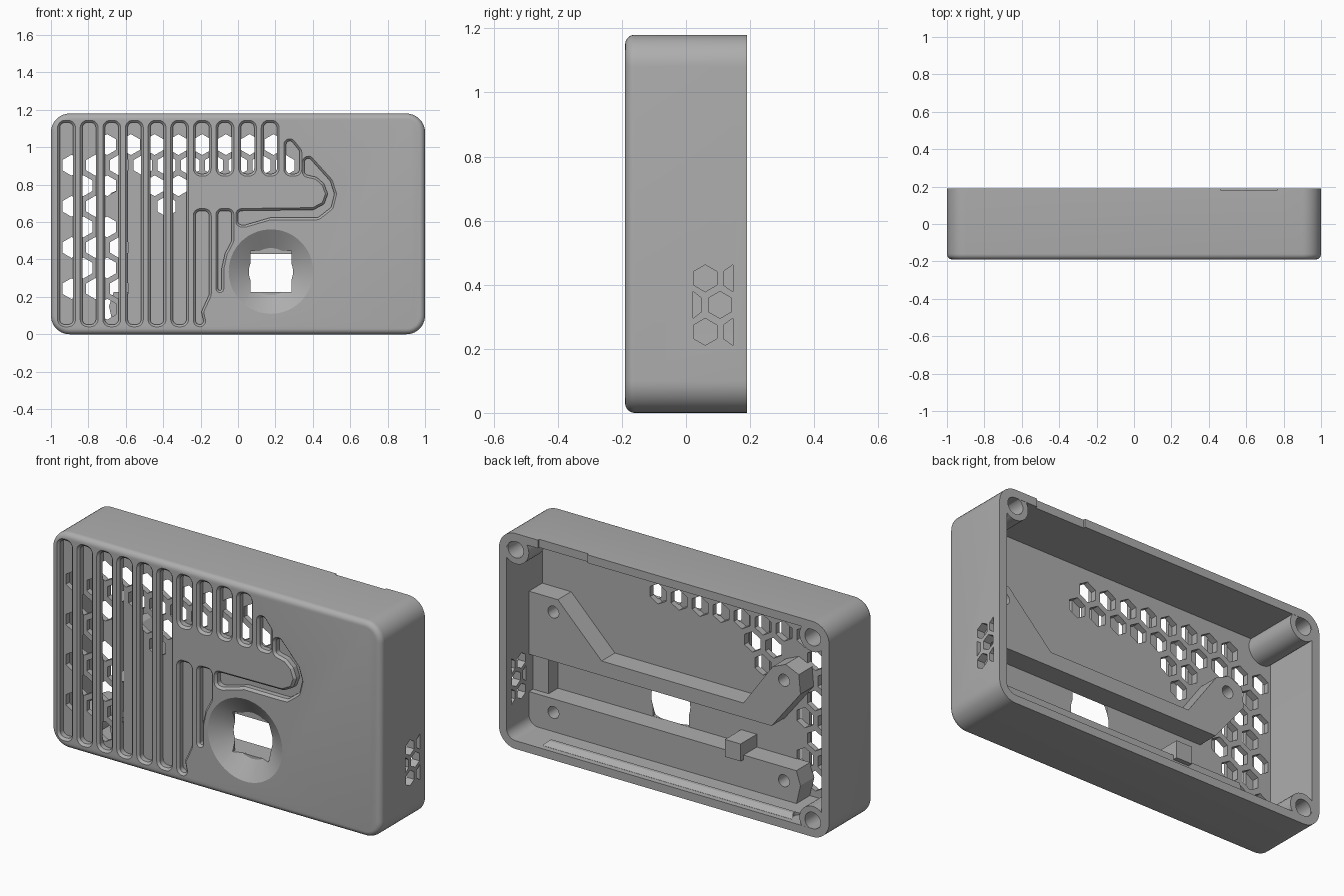
import bpy, bmesh, math
from mathutils import Vector as V

if "Cube" in bpy.data.objects:
    bpy.data.objects.remove(bpy.data.objects["Cube"])

grey = bpy.data.materials.new("plain_grey")
grey.use_nodes = True
grey.diffuse_color = (0.42, 0.42, 0.42, 1)
grey.node_tree.nodes["Principled BSDF"].inputs["Base Color"].default_value = (0.42, 0.42, 0.42, 1)

BACK, FRONT, FLOOR, HEIGHT = 0.19, -0.19, -0.12, 1.18


def rounded(pts, radius, steps=6):
    """Outline with every corner replaced by an arc."""
    out = []
    for i, p in enumerate(pts):
        p = V(p)
        a = (V(pts[i - 1]) - p)
        b = (V(pts[(i + 1) % len(pts)]) - p)
        half = a.angle(b) / 2
        t = min(radius / math.tan(half), a.length * 0.49, b.length * 0.49)
        r = t * math.tan(half)
        a.normalize()
        b.normalize()
        c = p + (a + b).normalized() * (r / math.sin(half))
        u, w = p + a * t - c, p + b * t - c
        ang = u.angle_signed(w)
        for k in range(steps + 1):
            s = -ang * k / steps
            out.append(c + V((u.x * math.cos(s) - u.y * math.sin(s),
                              u.x * math.sin(s) + u.y * math.cos(s))))
    return out


def rect(x0, x1, z0, z1):
    return [(x0, z0), (x1, z0), (x1, z1), (x0, z1)]


def disc(x, z, r, n=48, turn=0.0):
    return [(x + r * math.cos(turn + math.tau * i / n),
             z + r * math.sin(turn + math.tau * i / n)) for i in range(n)]


def hexagon(x, z, r):
    return disc(x, z, r, 6, math.pi / 6)


def grow(pts, d):
    """Outline pushed outwards by d."""
    n = len(pts)
    area = sum(pts[i - 1][0] * pts[i][1] - pts[i][0] * pts[i - 1][1] for i in range(n))
    out = []
    for i in range(n):
        e = V(pts[(i + 1) % n]) - V(pts[i - 1])
        e = e.normalized() * math.copysign(d, area)
        out.append(V(pts[i]) + V((e.y, -e.x)))
    return out


def loft(bm, rings):
    """Closed solid through rings of (outline, depth)."""
    loops = [[bm.verts.new((p[0], y, p[1])) for p in pts] for pts, y in rings]
    for a, b in zip(loops, loops[1:]):
        for i in range(len(a)):
            bm.faces.new((a[i - 1], a[i], b[i], b[i - 1]))
    bm.faces.new(loops[0])
    bm.faces.new(loops[-1])


def solid(name, *ring_sets):
    bm = bmesh.new()
    for rings in ring_sets:
        loft(bm, rings)
    bmesh.ops.recalc_face_normals(bm, faces=bm.faces)
    me = bpy.data.meshes.new(name)
    bm.to_mesh(me)
    bm.free()
    me.materials.append(grey)
    ob = bpy.data.objects.new(name, me)
    bpy.context.collection.objects.link(ob)
    return ob


def activate(ob):
    bpy.ops.object.select_all(action="DESELECT")
    ob.select_set(True)
    bpy.context.view_layer.objects.active = ob


def cut(ob, cutter):
    activate(ob)
    mod = ob.modifiers.new("cut", "BOOLEAN")
    mod.operation, mod.solver, mod.object = "DIFFERENCE", "EXACT", cutter
    bpy.ops.object.modifier_apply(modifier=mod.name)
    bpy.data.objects.remove(cutter)


def finish(ob):
    activate(ob)
    bpy.ops.object.shade_smooth_by_angle(angle=math.radians(30))


# Shell with rounded corners and a rounded front edge
def outline(inset):
    return rounded(rect(inset - 1, 1 - inset, inset, HEIGHT - inset), 0.1 - inset, 10)


edge = 0.03
rings = [(outline(0), BACK)]
for k in range(7):
    a = math.pi / 2 * k / 6
    rings.append((outline(edge * (1 - math.cos(a))), FRONT + edge * (1 - math.sin(a))))
shell = solid("case_shell", rings)
cut(shell, solid("cavity", [(outline(0.045), FLOOR), (outline(0.045), 0.4)]))

# Grooves on the front
pitch, first, half = 0.121, -0.917, 0.036
grooves = []
for i in range(10):
    x = first + pitch * i
    spans = [(0.052, 1.132)] if i < 6 else [(0.858, 1.132)]
    grooves += [rounded(rect(x - half, x + half, a, b), 0.028) for a, b in spans]
x7, x8, x11 = (first + pitch * i for i in (6, 7, 10))
grooves.append(rounded([(x7 - half, 0.052), (x7 + 0.01, 0.052), (x7 - 0.005, 0.12),
                        (x7 + half, 0.21), (x7 + half, 0.66), (x7 - half, 0.66)], 0.025))
grooves.append(rounded([(x8 - half, 0.235), (x8 - 0.018, 0.235), (x8 - 0.018, 0.35),
                        (x8 + 0.0, 0.43), (x8 + half, 0.5), (x8 + half, 0.66),
                        (x8 - half, 0.66)], 0.02))
grooves.append(rounded([(x11 - half, 0.858), (x11 + half, 0.858), (x11 + half, 0.98),
                        (x11 - half, 1.07)], 0.025))
# Hook groove
arc = [(-75, 0.13), (-35, 0.125), (0, 0.12), (35, 0.12)]
cx, cz = 0.395, 0.75


def polar(deg, r):
    return (cx + r * math.cos(math.radians(deg)), cz + r * math.sin(math.radians(deg)))


outer = [polar(d, r) for d, r in arc]
inner = [polar(d, 0.085) for d in (40, 0, -40, -85)]
grooves.append(rounded([(0.0, 0.585), (0.04, 0.585), (0.17, 0.623), (0.38, 0.623)] + outer +
                       [(0.38, 0.945), (0.355, 0.93), (0.355, 0.855), (0.42, 0.84)] + inner +
                       [(0.0, 0.66)], 0.02, 4))
cut(shell, solid("grooves", *[[(g, -0.15), (g, -0.178), (grow(g, 0.012), FRONT),
                               (grow(g, 0.012), -0.25)] for g in grooves]))

# Honeycomb openings through the floor, as columns per row from the top
step, row = 0.127, 0.11
rows = [range(1, 9), range(10), (0, 1, 3, 4), (0, 1, 4), (0, 1), (0, 1, 2), (0, 1),
        (0, 1, 2), (1,)]
cells = []
for r, cols in enumerate(rows):
    start = -0.89 if r % 2 else -0.8265
    cells += [hexagon(start + step * c, 1.014 - row * r, 0.056) for c in cols]
cut(shell, solid("honeycomb", *[[(c, -0.156), (c, -0.08)] for c in cells]))

# Conical recess and square window
wx, wz = 0.176, 0.335
cut(shell, solid("recess", [(disc(wx, wz, 0.241, 64), -0.2), (disc(wx, wz, 0.115, 64), -0.118)]))
w = rect(wx - 0.109, wx + 0.109, wz - 0.109, wz + 0.109)
cut(shell, solid("window", [(w, -0.3), (w, 0)]))

# Side vents on the left wall
vents = solid("vents")
bm = bmesh.new()
for y, z in ((0.06, 0.42), (0.06, 0.253), (0.106, 0.337), (0.153, 0.42), (0.153, 0.253), (0.012, 0.337)):
    pts = [(min(max(p[0], 0.022), 0.146), p[1]) for p in hexagon(y, z, 0.042)]
    face = bm.faces.new([bm.verts.new((0.92, *p)) for p in pts])
    new = bmesh.ops.extrude_face_region(bm, geom=[face])["geom"]
    bmesh.ops.translate(bm, vec=(0.2, 0, 0), verts=[v for v in new if isinstance(v, bmesh.types.BMVert)])
bmesh.ops.remove_doubles(bm, verts=bm.verts, dist=0.0005)
bmesh.ops.recalc_face_normals(bm, faces=bm.faces)
bm.to_mesh(vents.data)
bm.free()
cut(shell, vents)

# Shallow notch in the top rim
n = rect(0.465, 0.765, 1.1, 1.3)
cut(shell, solid("notch", [(n, 0.178), (n, 0.3)]))
finish(shell)

# Mounting rails with screw holes
rail_top = -0.005
upper = [(0.96, 0.43), (0.96, 0.775), (0.78, 0.775), (0.515, 0.51), (-0.345, 0.51),
         (-0.52, 0.755), (-0.6, 0.79), (-0.68, 0.755), (-0.69, 0.65), (-0.515, 0.43)]
lower = [(0.96, 0.04), (-0.665, 0.04), (-0.69, 0.15), (-0.665, 0.225), (0.96, 0.225)]
for name, pts, z in (("upper_rail", upper, 0.70), ("lower_rail", lower, 0.15)):
    rail = solid(name, [(pts, FLOOR - 0.005), (pts, rail_top)])
    holes = [disc(x, z, 0.033, 24) for x in (-0.59, 0.807)]
    cut(rail, solid("screw_holes", *[[(h, -0.11), (h, 0.1)] for h in holes]))
    finish(rail)

# Corner screw posts
for name, x, z, y0 in (("post_top_left", 0.9, 1.093, 0.06), ("post_top_right", -0.9, 1.093, FLOOR),
                       ("post_bottom_right", -0.9, 0.087, FLOOR)):
    ring, bore = disc(x, z, 0.08, 32), disc(x, z, 0.047, 32)
    post = solid(name, [(ring, y0 - 0.005), (ring, BACK - 0.001)])
    cut(post, solid("bore", [(bore, 0.08), (bore, 0.3)]))
    finish(post)

# Small blocks and the catch ridge along the bottom wall
for name, x0, x1, z0, z1, y1 in (("locating_block", -0.345, -0.25, 0.2, 0.295, 0.02),
                                 ("side_rib", 0.86, 0.96, 0.22, 0.435, -0.04)):
    b = rect(x0, x1, z0, z1)
    solid(name, [(b, FLOOR - 0.005), (b, y1)])
solid("catch_ridge", [(rect(-0.76, 0.76, 0.04, 0.046), 0.08), (rect(-0.74, 0.74, 0.04, 0.065), 0.11),
                      (rect(-0.74, 0.74, 0.04, 0.065), 0.13), (rect(-0.76, 0.76, 0.04, 0.046), 0.16)])
